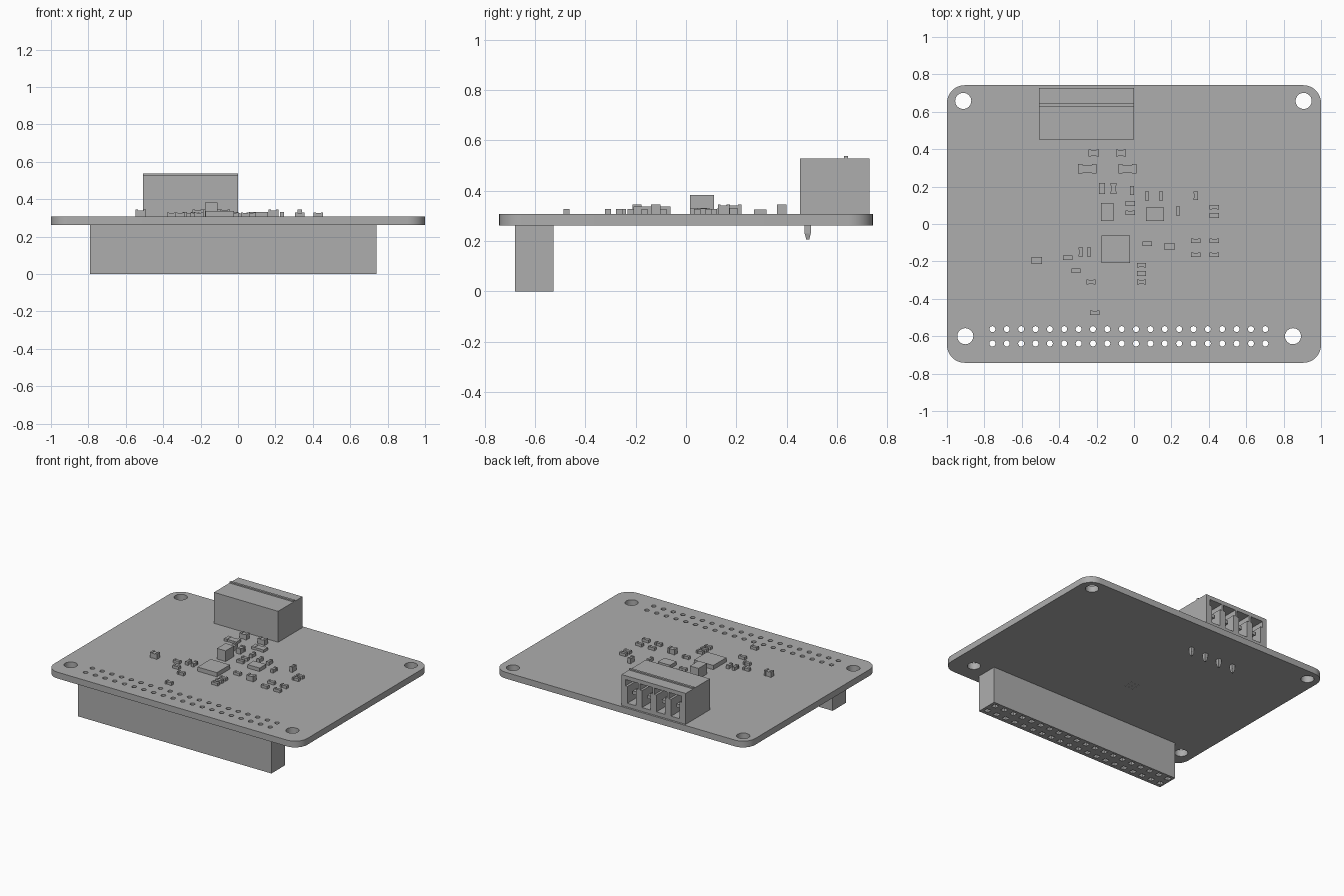
import bpy, bmesh, math
from mathutils import Matrix, Vector

cube = bpy.data.objects.get("Cube")
if cube:
    bpy.data.objects.remove(cube)

grey = bpy.data.materials.new("plain_grey")
grey.use_nodes = True
grey.diffuse_color = (0.42, 0.42, 0.42, 1)
grey.node_tree.nodes["Principled BSDF"].inputs["Base Color"].default_value = grey.diffuse_color


def add_object(name, bm):
    mesh = bpy.data.meshes.new(name)
    bm.to_mesh(mesh)
    bm.free()
    ob = bpy.data.objects.new(name, mesh)
    bpy.context.collection.objects.link(ob)
    mesh.materials.append(grey)
    return ob


def box(bm, low, high):
    low, high = Vector(low), Vector(high)
    place = Matrix.Translation((low + high) / 2) @ Matrix.Diagonal((high - low).to_4d())
    bmesh.ops.create_cube(bm, size=1, matrix=place)


def circle(x, y, radius, sides, start=0.0):
    steps = [start + math.tau * i / sides for i in range(sides)]
    return [(x + radius * math.cos(a), y + radius * math.sin(a)) for a in steps]


def rounded_rectangle(half_x, half_y, radius, segments=8):
    points = []
    for quarter, (sx, sy) in enumerate([(1, 1), (-1, 1), (-1, -1), (1, -1)]):
        for i in range(segments + 1):
            a = (quarter + i / segments) * math.pi / 2
            points.append((sx * (half_x - radius) + radius * math.cos(a),
                           sy * (half_y - radius) + radius * math.sin(a)))
    return points


def plate(name, outlines, depth, matrix):
    """Extrude an outer outline, pierced by the remaining outlines."""
    curve = bpy.data.curves.new(name, "CURVE")
    curve.dimensions = "2D"
    curve.fill_mode = "BOTH"
    curve.extrude = depth / 2
    for outline in outlines:
        spline = curve.splines.new("POLY")
        spline.points.add(len(outline) - 1)
        for point, (x, y) in zip(spline.points, outline):
            point.co = (x, y, 0, 1)
        spline.use_cyclic_u = True
    source = bpy.data.objects.new(name + "_outline", curve)
    bpy.context.collection.objects.link(source)
    evaluated = source.evaluated_get(bpy.context.evaluated_depsgraph_get())
    mesh = bpy.data.meshes.new_from_object(evaluated)
    bm = bmesh.new()
    bm.from_mesh(mesh)
    bpy.data.objects.remove(source)
    bpy.data.meshes.remove(mesh)
    bmesh.ops.remove_doubles(bm, verts=bm.verts, dist=0.0001)
    bmesh.ops.recalc_face_normals(bm, faces=bm.faces)
    bm.transform(matrix)
    ob = add_object(name, bm)
    bpy.ops.object.select_all(action="DESELECT")
    ob.select_set(True)
    bpy.context.view_layer.objects.active = ob
    bpy.ops.object.shade_smooth_by_angle(angle=math.radians(35))
    return ob


BOTTOM, TOP = 0.262, 0.307

# Circuit board with mounting, header and thermal holes
header_grid = [(-0.757 + 0.0768 * i, y) for i in range(20) for y in (-0.562, -0.639)]
mounts = [(-0.913, 0.658), (0.907, 0.658), (-0.902, -0.6), (0.85, -0.6)]
vias = [(-0.097 + 0.03 * i, -0.135 + 0.03 * j) for i in (-1, 0, 1) for j in (-1, 0, 1)]
outlines = [rounded_rectangle(1, 0.742, 0.095)]
outlines += [circle(x, y, 0.043, 32) for x, y in mounts]
outlines += [circle(x, y, 0.016, 16) for x, y in header_grid]
outlines += [circle(x, y, 0.004, 8) for x, y in vias]
plate("circuit_board", outlines, TOP - BOTTOM, Matrix.Translation((0, 0, (TOP + BOTTOM) / 2)))

# Socket strip below the board, pierced by square sockets
strip = [(-0.79, -0.68), (0.74, -0.68), (0.74, -0.527), (-0.79, -0.527)]
sockets = [circle(x, y, 0.024, 4, math.pi / 4) for x, y in header_grid]
plate("header_socket", [strip] + sockets, BOTTOM, Matrix.Translation((0, 0, BOTTOM / 2)))

# Terminal block: open shell at the back, solid wall at the front, ridge on top
LEFT, RIGHT, ROOF = -0.507, 0.0, 0.528
poles = [(LEFT + RIGHT) / 2 + 0.115 * (i - 1.5) for i in range(4)]
shell = [(LEFT, TOP), (RIGHT, TOP), (RIGHT, ROOF), (LEFT, ROOF)]
cells = []
for x in poles:
    half = [(0.034, 0.335), (0.034, 0.455), (0.05, 0.455), (0.05, 0.5)]
    cells.append([(x + dx, z) for dx, z in half] + [(x - dx, z) for dx, z in reversed(half)])
stand_up = Matrix.Translation((0, 0.615, 0)) @ Matrix.Rotation(math.pi / 2, 4, "X")
plate("terminal_shell", [shell] + cells, 0.226, stand_up)

bm = bmesh.new()
box(bm, (LEFT, 0.453, TOP), (RIGHT, 0.502, ROOF))
add_object("terminal_front_wall", bm)
bm = bmesh.new()
box(bm, (LEFT, 0.628, ROOF - 0.005), (RIGHT, 0.644, 0.537))
add_object("terminal_ridge", bm)

# Bent contact pins: horizontal blade and a tapered solder tail
bm = bmesh.new()
for x in poles:
    box(bm, (x - 0.012, 0.49, 0.395), (x + 0.012, 0.7, 0.419))
    box(bm, (x - 0.012, 0.471, 0.23), (x + 0.012, 0.496, 0.33))
    tail = Matrix.Translation((x, 0.4835, 0.2175)) @ Matrix.Rotation(math.pi / 4, 4, "Z")
    bmesh.ops.create_cone(bm, cap_ends=True, segments=4, radius1=0.008, radius2=0.0172,
                          depth=0.025, matrix=tail)
add_object("terminal_pins", bm)

# Integrated circuits and inductor: centre, size, height
blocks = {
    "main_chip": ((-0.097, -0.135), (0.152, 0.148), 0.03),
    "small_chip": ((0.112, 0.052), (0.096, 0.072), 0.025),
    "inductor": ((-0.143, 0.064), (0.068, 0.096), 0.076),
}
for name, ((x, y), (w, d), h) in blocks.items():
    bm = bmesh.new()
    box(bm, (x - w / 2, y - d / 2, TOP), (x + w / 2, y + d / 2, TOP + h))
    add_object(name, bm)


def chips(name, size, places):
    """Small parts with a waisted body between two end caps."""
    w, d, h = size
    along = 0 if w > d else 1
    bm = bmesh.new()
    for x, y in places:
        body = [w / 2, d / 2]
        body[1 - along] *= 0.86
        body[along] *= 0.9
        box(bm, (x - body[0], y - body[1], TOP), (x + body[0], y + body[1], TOP + h * 0.88))
        for side in (-1, 1):
            centre, cap = [x, y], [w / 2, d / 2]
            cap[along] *= 0.24
            centre[along] += side * 0.76 * (w, d)[along] / 2
            box(bm, (centre[0] - cap[0], centre[1] - cap[1], TOP),
                (centre[0] + cap[0], centre[1] + cap[1], TOP + h))
    add_object(name, bm)


# Surface parts grouped by size and direction
chips("resistors_across", (0.05, 0.025, 0.021), [
    (-.02, .11), (-.02, .06), (.43, .09), (.43, .045), (.33, -.09), (.43, -.09),
    (.33, -.165), (.43, -.165), (.04, -.22), (.04, -.265), (.04, -.31),
    (-.23, -.31), (-.31, -.25), (-.21, -.475), (.07, -.105), (-.355, -.18)])
chips("resistors_along", (0.022, 0.048, 0.025), [
    (-.285, -.15), (-.24, -.15), (-.01, .18), (.235, .07), (.07, .15), (.145, .15)])
chips("tall_part_along", (0.024, 0.046, 0.038), [(.33, .15)])
chips("capacitors_along", (0.032, 0.06, 0.038), [(-.17, .19), (-.11, .19)])
chips("capacitors_across", (0.055, 0.037, 0.038), [
    (-.215, .38), (-.07, .38), (.19, -.12), (-.52, -.195)])
chips("large_resistors", (0.097, 0.05, 0.018), [(-.25, .295), (-.035, .295)])
